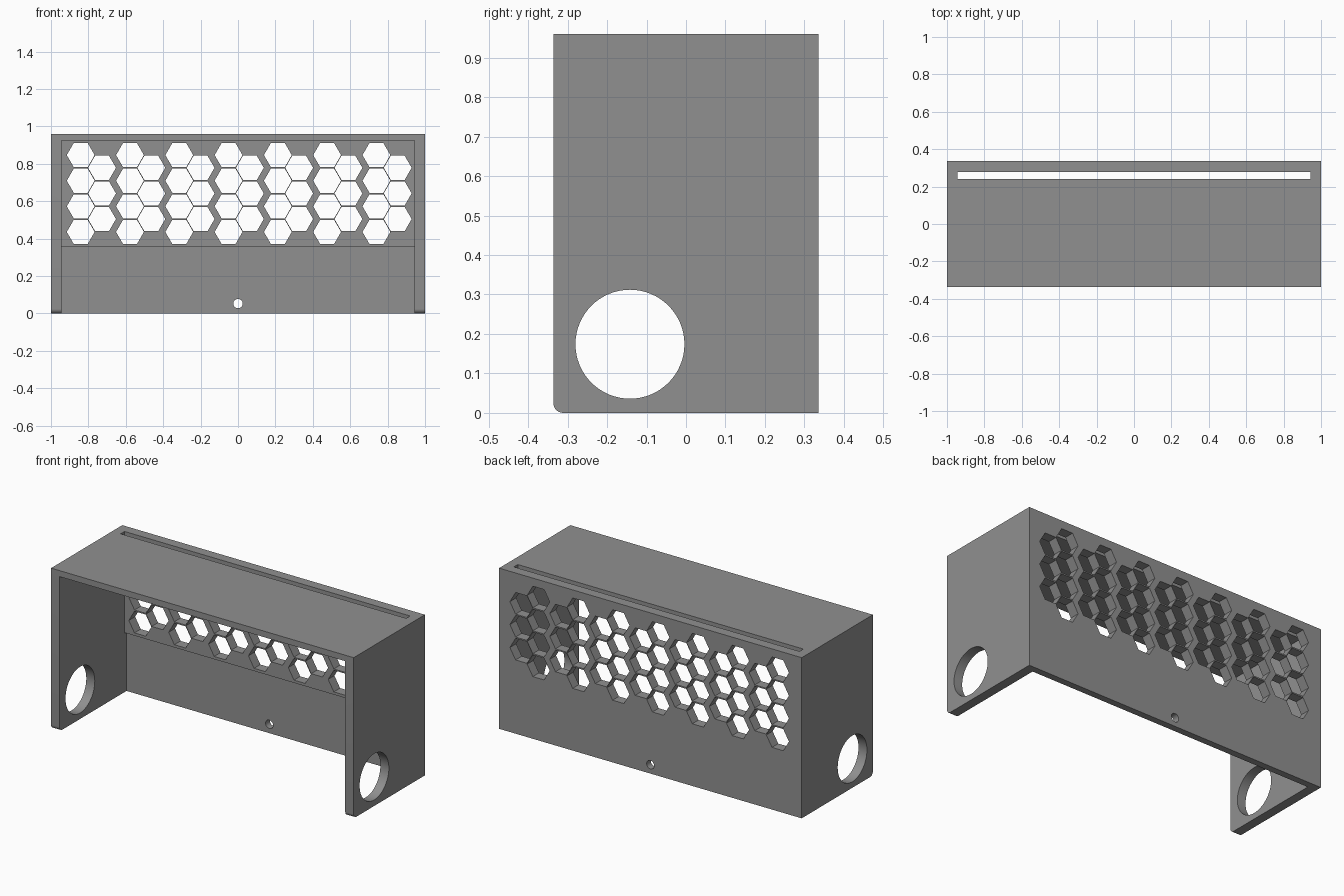
import bpy, bmesh, math
from mathutils import Vector

if "Cube" in bpy.data.objects:
    bpy.data.objects.remove(bpy.data.objects["Cube"])

grey = bpy.data.materials.new("mid grey")
grey.diffuse_color = (0.28, 0.28, 0.28, 1)
grey.use_nodes = True
grey.node_tree.nodes["Principled BSDF"].inputs["Base Color"].default_value = grey.diffuse_color


def prism(bm, points, axis, lo, hi):
    """Extrude a 2D outline along x (points are y, z) or y (points are x, z)."""
    place = (lambda p: (lo, p[0], p[1])) if axis == "x" else (lambda p: (p[0], lo, p[1]))
    face = bm.faces.new([bm.verts.new(place(p)) for p in points])
    step = Vector((hi - lo, 0, 0)) if axis == "x" else Vector((0, hi - lo, 0))
    new = bmesh.ops.extrude_face_region(bm, geom=[face], use_keep_orig=True)["geom"]
    bmesh.ops.translate(bm, vec=step, verts=[v for v in new if isinstance(v, bmesh.types.BMVert)])


def ring(cx, cz, r, n):
    return [(cx + r * math.cos(math.tau * i / n), cz + r * math.sin(math.tau * i / n))
            for i in range(n)]


def make(name, prisms):
    bm = bmesh.new()
    for p in prisms:
        prism(bm, *p)
    bmesh.ops.recalc_face_normals(bm, faces=bm.faces)
    mesh = bpy.data.meshes.new(name)
    bm.to_mesh(mesh)
    bm.free()
    mesh.materials.append(grey)
    ob = bpy.data.objects.new(name, mesh)
    bpy.context.collection.objects.link(ob)
    return ob


# Outer block, with a rounded lower front corner
W, D, H, R = 1.0, 0.336, 0.96, 0.025
corner = [(-D + R - R * math.sin(a), R - R * math.cos(a))
          for a in (math.pi / 2 * i / 8 for i in range(9))]
cover = make("cover", [(corner + [(-D, H), (D, H), (D, 0)], "x", -W, W)])

# Interior, open at front and bottom; the back wall is thicker at the grille
inside = [(-0.5, -0.2), (0.296, -0.2), (0.296, 0.355), (0.277, 0.355), (0.277, 0.924), (-0.5, 0.924)]
cutters = [make("interior_cutter", [(inside, "x", -0.944, 0.944)])]

# Long slot through the top
slot = [(0.24, 0.85), (0.277, 0.85), (0.277, 1.1), (0.24, 1.1)]
cutters.append(make("slot_cutter", [(slot, "x", -0.944, 0.944)]))

# Round openings in both sides
cutters.append(make("side_hole_cutter", [(ring(-0.142, 0.174, 0.138, 64), "x", -1.2, 1.2)]))

# Honeycomb grille (seven pairs of columns) and the small screw hole
holes = [(ring(0, 0.053, 0.025, 32), "y", 0.15, 0.5)]
for pair in range(7):
    x = -0.841 + 0.2635 * pair
    for dx, top, count in ((0, 0.847, 4), (0.114, 0.779, 3)):
        for row in range(count):
            holes.append((ring(x + dx, top - 0.137 * row, 0.0745, 6), "y", 0.15, 0.5))
cutters.append(make("grille_cutter", holes))

# Cut everything out of the block, then drop the cutters
bpy.context.view_layer.objects.active = cover
for c in cutters:
    c.hide_render = True
    mod = cover.modifiers.new(c.name, "BOOLEAN")
    mod.operation, mod.solver, mod.object = "DIFFERENCE", "EXACT", c
    bpy.ops.object.modifier_apply(modifier=mod.name)
    bpy.data.objects.remove(c)

cover.select_set(True)
bpy.ops.object.shade_smooth_by_angle(angle=math.radians(30))
